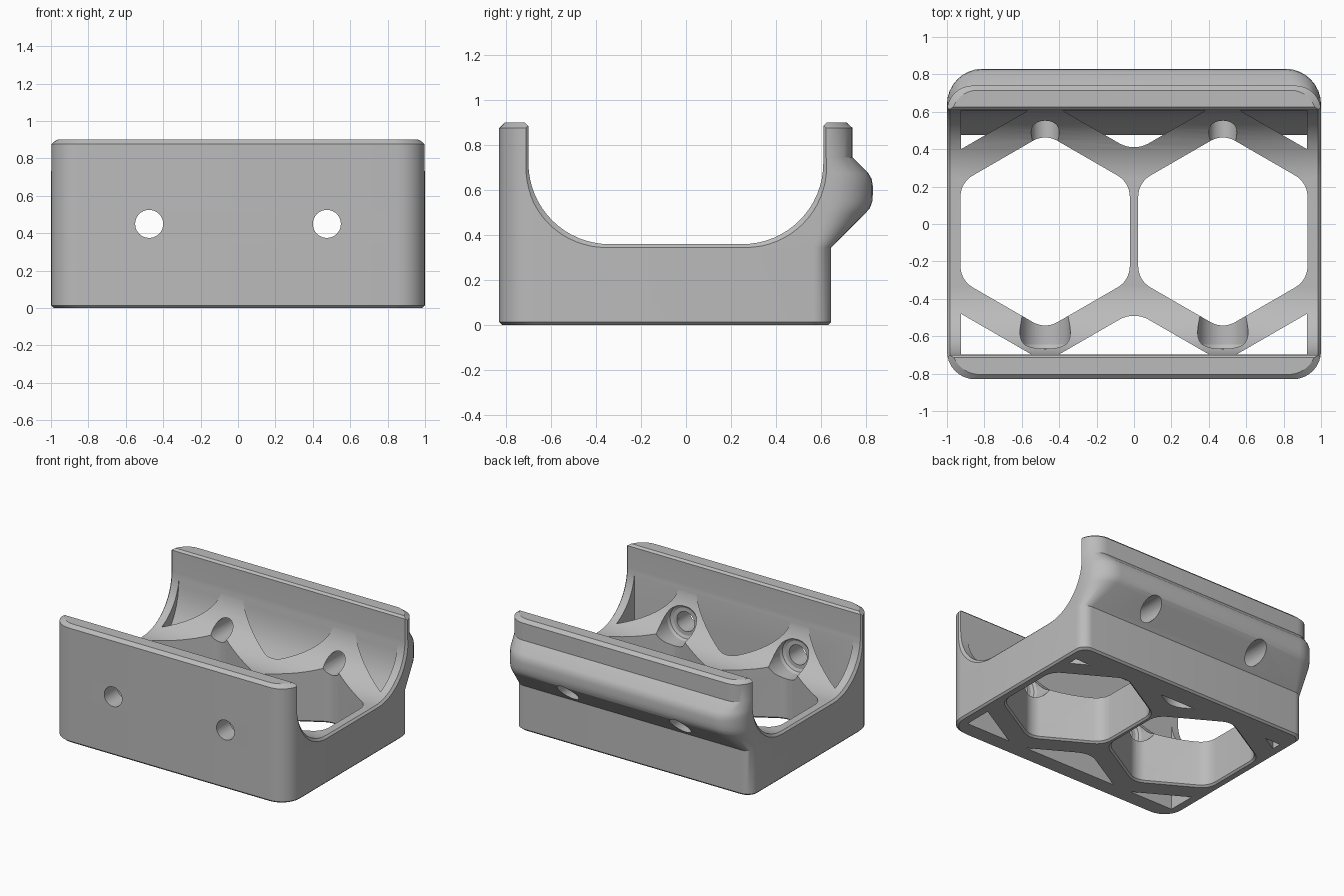
import bpy, bmesh
from math import pi, sin, cos, tan
from mathutils import Vector, Matrix

cube = bpy.data.objects.get("Cube")
if cube:
    bpy.data.objects.remove(cube, do_unlink=True)

grey = bpy.data.materials.new("plain grey")
grey.use_nodes = True
grey.diffuse_color = (0.5, 0.5, 0.5, 1)
grey.node_tree.nodes["Principled BSDF"].inputs["Base Color"].default_value = (0.5, 0.5, 0.5, 1)

MID_Y = -0.04      # centre line of the honeycomb
HOLE_X = 0.475     # screw and hexagon centres
SLOPE = tan(pi / 6)


def rounded(corners, n=8):
    """Polygon of (x, y, radius) corners with filleted vertices."""
    out = []
    for i, (x, y, r) in enumerate(corners):
        p = Vector((x, y))
        if r == 0:
            out.append(p)
            continue
        u = (Vector(corners[i - 1][:2]) - p).normalized()
        v = (Vector(corners[(i + 1) % len(corners)][:2]) - p).normalized()
        half = u.angle(v) / 2
        centre = p + (u + v).normalized() * (r / sin(half))
        start = p + u * (r / tan(half)) - centre
        end = p + v * (r / tan(half)) - centre
        turn = (pi - 2 * half) * (1 if start.cross(end) > 0 else -1)
        out += [centre + Matrix.Rotation(turn * k / n, 2) @ start for k in range(n + 1)]
    return out


def at_z(points, z):
    return [(p.x, p.y, z) for p in points]


def loft(name, rings):
    """Closed solid through rings of equal point count."""
    bm = bmesh.new()
    loops = [[bm.verts.new(p) for p in ring] for ring in rings]
    for a, b in zip(loops, loops[1:]):
        for i in range(len(a)):
            bm.faces.new((a[i - 1], a[i], b[i], b[i - 1]))
    bm.faces.new(loops[0])
    bm.faces.new(loops[-1])
    bmesh.ops.recalc_face_normals(bm, faces=bm.faces)
    mesh = bpy.data.meshes.new(name)
    bm.to_mesh(mesh)
    bm.free()
    mesh.materials.append(grey)
    obj = bpy.data.objects.new(name, mesh)
    bpy.context.collection.objects.link(obj)
    return obj


def body_ring(z, back, inset=0):
    r = 0.08 + 0.6 * (back - 0.645)
    x, f, b = 1 - inset, -0.83 + inset, back - inset
    return at_z(rounded([(-x, f, 0.15), (x, f, 0.15), (x, b, r), (-x, b, r)]), z)


# Outer block with the clamping ridge along the back
body = loft("cradle_body", [
    body_ring(0, 0.645, 0.014), body_ring(0.014, 0.645), body_ring(0.345, 0.645),
    body_ring(0.5, 0.8), body_ring(0.52, 0.817), body_ring(0.55, 0.828),
    body_ring(0.58, 0.83), body_ring(0.62, 0.83), body_ring(0.65, 0.825),
    body_ring(0.675, 0.81), body_ring(0.745, 0.74), body_ring(0.876, 0.74),
    body_ring(0.9, 0.74, 0.025)])

cutters = []


# Trough across the width, flared at both ends and at the rim
def trough_ring(x, d):
    f, b, floor = -0.70 - d, 0.61 + d, 0.36 - d
    profile = rounded([(f - 0.05, 0.935, 0), (f, 0.885, 0), (f, floor, 0.36),
                       (b, floor, 0.36), (b, 0.885, 0), (b + 0.05, 0.935, 0)], 16)
    return [(x, p.x, p.y) for p in profile]


cutters.append(loft("trough_cutter", [trough_ring(-1.02, 0.035), trough_ring(-0.985, 0),
                                      trough_ring(0.985, 0), trough_ring(1.02, 0.035)]))


# Hexagonal through holes with a small chamfer underneath
def hex_ring(cx, z, grow):
    a = 0.4525 + grow
    pts = [(cx + a / cos(pi / 6) * cos(pi / 6 + k * pi / 3),
            MID_Y + a / cos(pi / 6) * sin(pi / 6 + k * pi / 3), 0.13) for k in range(6)]
    return at_z(rounded(pts), z)


for side in (-1, 1):
    cx = side * HOLE_X
    cutters.append(loft("hexagon_cutter", [hex_ring(cx, -0.02, 0.033), hex_ring(cx, 0.013, 0),
                                           hex_ring(cx, 0.95, 0)]))


# Triangular pockets between the ribs and the walls
def flip(points, end):
    return [Vector((p.x, p.y if end > 0 else 2 * MID_Y - p.y)) for p in points]


def middle_pocket(wall, end):
    w = (wall - 0.386) / SLOPE
    return flip(rounded([(0, 0.386, 0.16), (w, wall, 0), (-w, wall, 0)]), end)


def corner_pocket(wall, end, side):
    w = 0.925 - (wall - 0.40) / SLOPE
    return flip([Vector((side * 0.925, 0.40)), Vector((side * 0.925, wall)),
                 Vector((side * w, wall))], end)


back_wall = [(-0.05, 0.475), (0.3, 0.475), (0.36, 0.51), (0.42, 0.548), (0.48, 0.574),
             (0.55, 0.594), (0.63, 0.605), (0.72, 0.609), (0.8, 0.609)]
front_wall = [(-0.05, 0.617), (0.8, 0.617)]
for end, wall in ((1, back_wall), (-1, front_wall)):
    cutters.append(loft("middle_pocket_cutter", [at_z(middle_pocket(y, end), z) for z, y in wall]))
    for side in (-1, 1):
        cutters.append(loft("corner_pocket_cutter",
                            [at_z(corner_pocket(y, end, side), z) for z, y in wall]))


# Screw holes through both walls, counterbored inside the front wall
def bore(name, cx, steps):
    angles = [2 * pi * k / 32 for k in range(32)]
    return loft(name, [[(cx + r * cos(a), y, 0.45 + r * sin(a)) for a in angles]
                       for y, r in steps])


for side in (-1, 1):
    cx = side * HOLE_X
    cutters.append(bore("screw_cutter", cx, [(-1, 0.075), (1, 0.075)]))
    cutters.append(bore("counterbore_cutter", cx, [(-0.675, 0.105), (-0.665, 0.125),
                                                   (-0.645, 0.135), (-0.35, 0.135)]))

# Carve the body
bpy.context.view_layer.objects.active = body
for cutter in cutters:
    mod = body.modifiers.new("carve", "BOOLEAN")
    mod.operation = "DIFFERENCE"
    mod.solver = "EXACT"
    mod.object = cutter
    bpy.ops.object.modifier_apply(modifier=mod.name)
    bpy.data.objects.remove(cutter, do_unlink=True)

bpy.ops.object.select_all(action="DESELECT")
body.select_set(True)
bpy.ops.object.shade_smooth_by_angle(angle=pi / 7)
